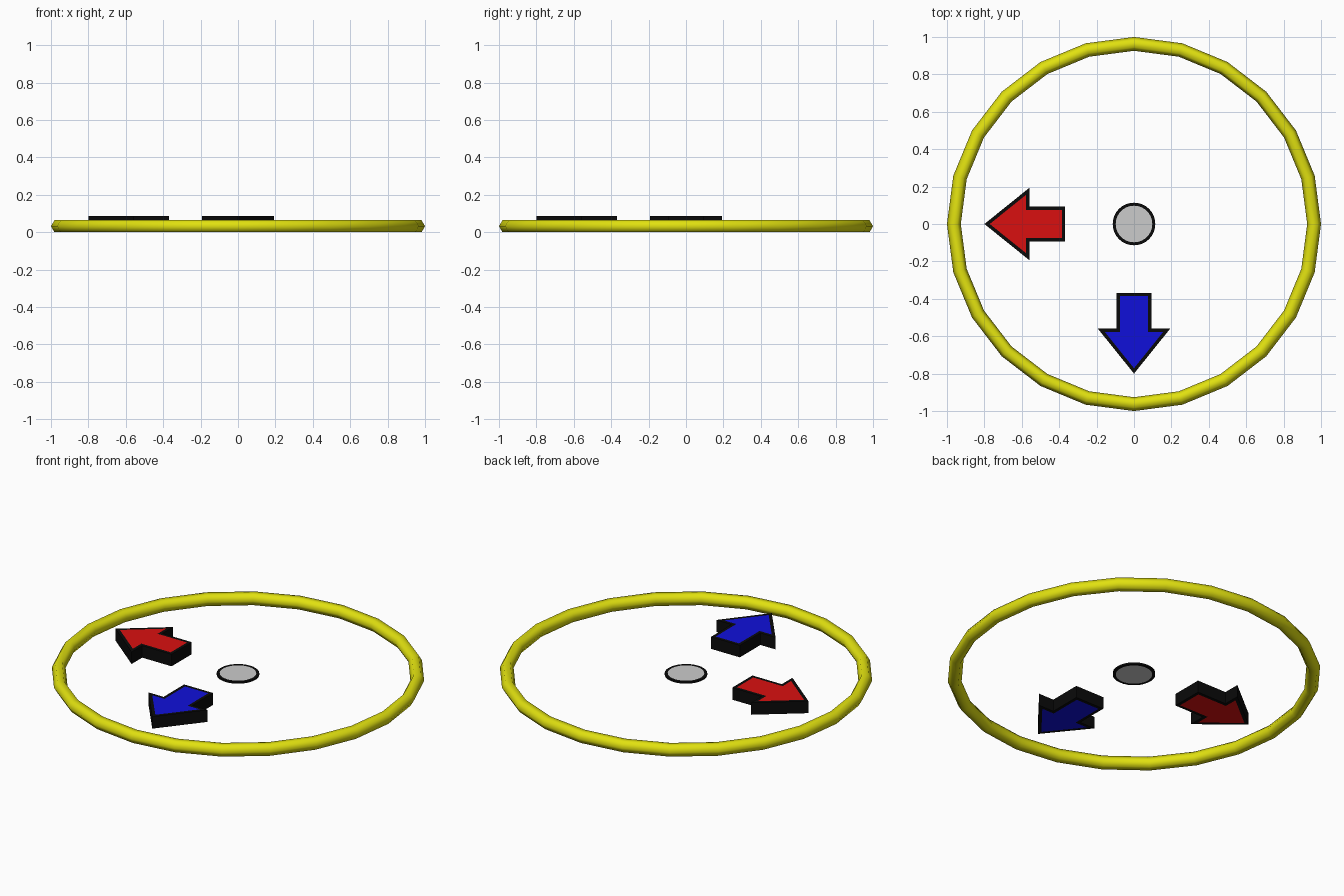
import bpy, bmesh
from math import cos, sin, pi

if "Cube" in bpy.data.objects:
    bpy.data.objects.remove(bpy.data.objects["Cube"])


def material(name, rgb):
    m = bpy.data.materials.new(name)
    m.diffuse_color = (*rgb, 1)
    m.use_nodes = True
    m.node_tree.nodes["Principled BSDF"].inputs["Base Color"].default_value = m.diffuse_color
    return m


yellow = material("yellow", (0.75, 0.75, 0.005))
red = material("red", (0.7, 0.005, 0.005))
blue = material("blue", (0.005, 0.005, 0.7))
grey = material("grey", (0.8, 0.8, 0.8))
black = material("black", (0.003, 0.003, 0.003))


def outlined_plate(name, outline, z0, z1, border, cap_mat):
    """Extruded outline with black walls and rim, coloured top and bottom."""
    bm = bmesh.new()
    face = bm.faces.new([bm.verts.new((x, y, z0)) for x, y in outline])
    ext = bmesh.ops.extrude_face_region(bm, geom=[face], use_keep_orig=True)
    for v in (g for g in ext["geom"] if isinstance(g, bmesh.types.BMVert)):
        v.co.z = z1
    bmesh.ops.recalc_face_normals(bm, faces=bm.faces[:])
    caps = [f for f in bm.faces if abs(f.normal.z) > 0.9]
    bmesh.ops.inset_individual(bm, faces=caps, thickness=border,
                               use_even_offset=True)
    for f in caps:
        f.material_index = 1
    mesh = bpy.data.meshes.new(name)
    bm.to_mesh(mesh)
    bm.free()
    mesh.materials.append(black)
    mesh.materials.append(cap_mat)
    ob = bpy.data.objects.new(name, mesh)
    bpy.context.collection.objects.link(ob)
    return ob


# Outer ring: 24 segments with a hexagonal section
R = 0.037
bpy.ops.mesh.primitive_torus_add(major_radius=1 - R, minor_radius=R,
                                 major_segments=24, minor_segments=6,
                                 location=(0, 0, R * sin(pi / 3)))
ring = bpy.context.object
ring.name = "outer_ring"
ring.data.materials.append(yellow)
bpy.ops.object.shade_smooth()

# Arrows pointing left (-x) and forward (-y)
arrow = [(-0.80, 0), (-0.56, -0.193), (-0.56, -0.094), (-0.368, -0.094),
         (-0.368, 0.094), (-0.56, 0.094), (-0.56, 0.193)]
outlined_plate("left_arrow", arrow, 0.015, 0.086, 0.018, red)
outlined_plate("front_arrow", [(-y, x) for x, y in arrow],
               0.015, 0.086, 0.018, blue)

# Centre disc
N = 32
circle = [(0.114 * cos(2 * pi * i / N), 0.114 * sin(2 * pi * i / N))
          for i in range(N)]
outlined_plate("centre_disc", circle, 0.028, 0.038, 0.016, grey)
